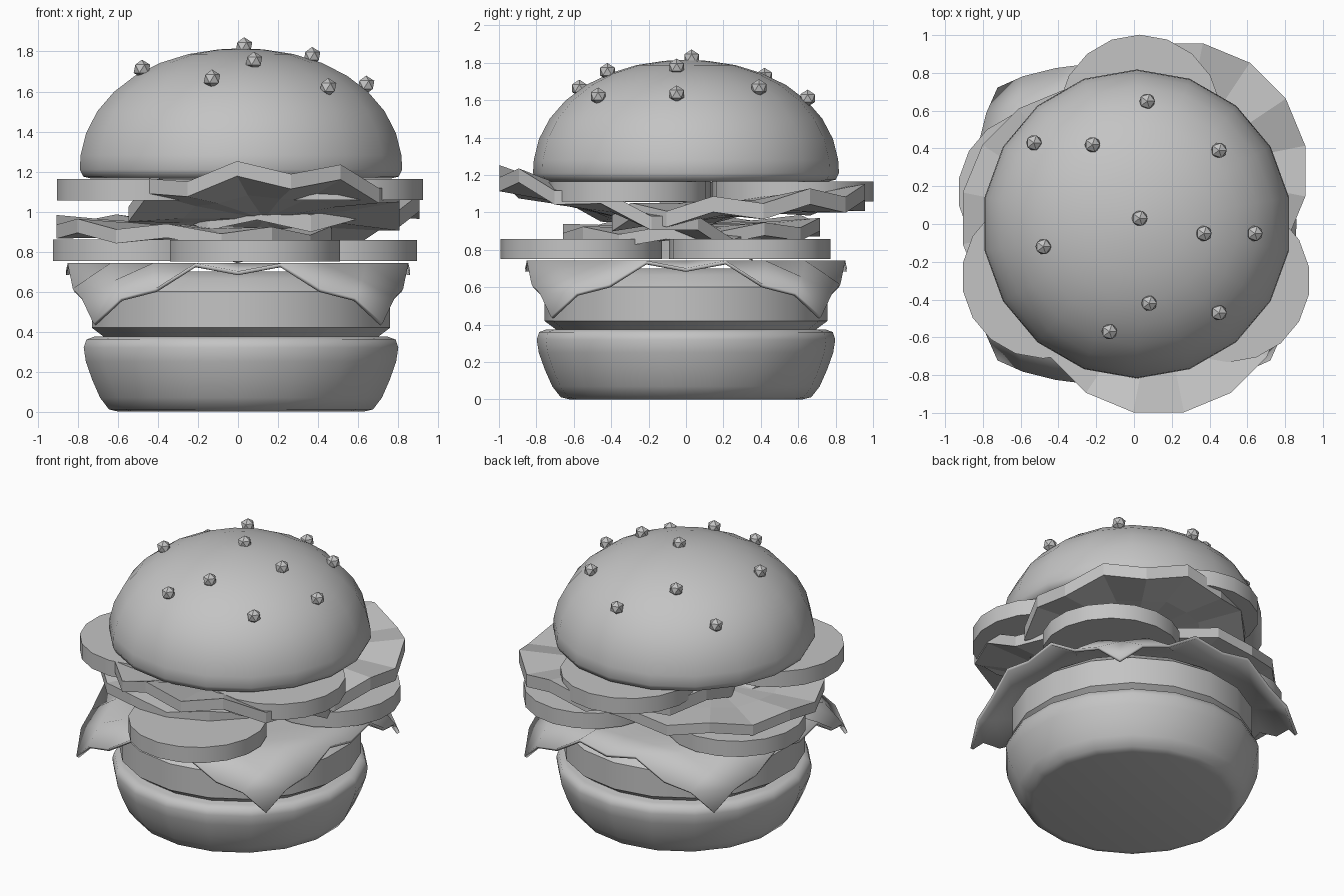
import bpy, bmesh, math
from mathutils import Vector

cube = bpy.data.objects.get("Cube")
if cube:
    bpy.data.objects.remove(cube, do_unlink=True)

grey = bpy.data.materials.new("plain_grey")
grey.use_nodes = True
GREY = (0.55, 0.55, 0.55, 1)
grey.diffuse_color = GREY
grey.node_tree.nodes["Principled BSDF"].inputs["Base Color"].default_value = GREY


def finish(name, bm, smooth=None):
    bmesh.ops.recalc_face_normals(bm, faces=bm.faces)
    mesh = bpy.data.meshes.new(name)
    bm.to_mesh(mesh)
    bm.free()
    mesh.materials.append(grey)
    ob = bpy.data.objects.new(name, mesh)
    bpy.context.collection.objects.link(ob)
    if smooth:
        bpy.ops.object.select_all(action='DESELECT')
        bpy.context.view_layer.objects.active = ob
        ob.select_set(True)
        bpy.ops.object.shade_smooth_by_angle(angle=math.radians(smooth))
    return ob


def lathe(name, profile, centre=(0, 0), smooth=30, sides=18):
    """Closed solid from (radius, height) points, capped at both ends."""
    bm = bmesh.new()
    rings = []
    for r, z in profile:
        ring = []
        for i in range(sides):
            a = math.tau * i / sides + math.pi / 2
            ring.append(bm.verts.new((centre[0] + r * math.cos(a),
                                      centre[1] + r * math.sin(a), z)))
        rings.append(ring)
    for low, high in zip(rings, rings[1:]):
        for i in range(sides):
            j = (i + 1) % sides
            bm.faces.new((low[i], low[j], high[j], high[i]))
    bm.faces.new(rings[0])
    bm.faces.new(rings[-1])
    return finish(name, bm, smooth)


# Buns
MID = (0.015, 0)
BUN = 0.818
lathe("bottom_bun", [(0.62, 0), (0.67, 0.012), (0.715, 0.07), (0.755, 0.16), (0.787, 0.25),
                     (0.798, 0.32), (0.785, 0.36), (0.745, 0.375)], MID, 60)


def dome(r):
    return 1.21 + 0.605 * (1 - min(r / BUN, 1) ** 2.1) ** (1 / 2.1)


crown = [BUN * math.cos(math.radians(a)) for a in (6, 16, 27, 38, 49, 60, 71, 82)]
lathe("top_bun", [(0.76, 1.165), (0.8, 1.175), (BUN, 1.21)]
      + [(r, dome(r)) for r in crown] + [(0.02, 1.815)], MID, 60)

# Sesame seeds resting on the dome
SEEDS = [(.07, .65), (-.53, .43), (-.22, .42), (.45, .39), (.03, .03), (.37, -.05),
         (.64, -.05), (-.48, -.12), (.08, -.42), (.45, -.47), (-.13, -.57)]
for x, y in SEEDS:
    bm = bmesh.new()
    bmesh.ops.create_icosphere(bm, subdivisions=1, radius=0.046)
    r = math.hypot(x - MID[0], y)
    bmesh.ops.translate(bm, verts=bm.verts, vec=(x, y, dome(r) + 0.01 + 0.015 * r))
    finish("sesame_seed", bm)

# Patty
lathe("patty", [(0.69, 0.37), (0.757, 0.42), (0.757, 0.6), (0.68, 0.665), (0.6, 0.7)], MID)

# Cheese slice with drooping corners and a rippled rim
bm = bmesh.new()
bmesh.ops.create_grid(bm, x_segments=8, y_segments=8, size=1)
for v in bm.verts:
    u, w = v.co.x, v.co.y
    corner = max(0, abs(u) + abs(w) - 1)
    drop = 0.26 * max(0, (corner - 0.25) / 0.75)
    pull = 0.86 * (1 - 0.16 * corner ** 2)
    rim = max(abs(u), abs(w)) > 0.9
    ripple = 0 if not rim or round((u + w) * 4) % 2 else 0.04
    v.co = (u * pull, w * pull, 0.742 - drop - ripple)
cheese = finish("cheese_slice", bm, 30)
solid = cheese.modifiers.new("thickness", 'SOLIDIFY')
solid.thickness = 0.02
solid.offset = -1

# Tomato slices in two layers of three
LAYERS = [("lower", 0.75, [(.085, -.56), (.47, .34), (-.5, .17)]),
          ("upper", 1.055, [(-.48, -.28), (.5, -.3), (.03, .57)])]
for label, base, centres in LAYERS:
    for i, c in enumerate(centres):
        z = base + 0.002 * i
        lathe(label + "_tomato_slice", [(0.432, z), (0.432, z + 0.107)], c)


# Wavy lettuce leaves, tilted by a slope along x and y
def lettuce(name, centre, radius, slope, wave, thick, sides=16):
    bm = bmesh.new()
    layers = []
    for lift in (-thick / 2, thick / 2):
        rings = []
        for share, amount in ((0.6, 0.3), (1, 1)):
            ring = []
            for i in range(sides):
                a = math.tau * (i + 0.5) / sides
                reach = radius * share
                x, y = reach * math.cos(a), reach * math.sin(a)
                z = slope[0] * x + slope[1] * y - wave * amount * (-1) ** i
                ring.append(bm.verts.new(Vector(centre) + Vector((x, y, z + lift))))
            rings.append(ring)
        hub = bm.verts.new(Vector(centre) + Vector((0, 0, lift)))
        layers.append(rings[1])
        for i in range(sides):
            j = (i + 1) % sides
            bm.faces.new((hub, rings[0][i], rings[0][j]))
            bm.faces.new((rings[0][i], rings[1][i], rings[1][j], rings[0][j]))
    for i in range(sides):
        j = (i + 1) % sides
        bm.faces.new((layers[0][i], layers[0][j], layers[1][j], layers[1][i]))
    return finish(name, bm)


lettuce("lower_lettuce", (-.22, .03, .9), .7, (-.035, .03), .02, .07)
lettuce("front_lettuce", (.13, -.32, 1.0), .69, (.02, -.27), .035, .075)
lettuce("back_lettuce", (.23, .28, 1.025), .69, (0, .08), .03, .085)
